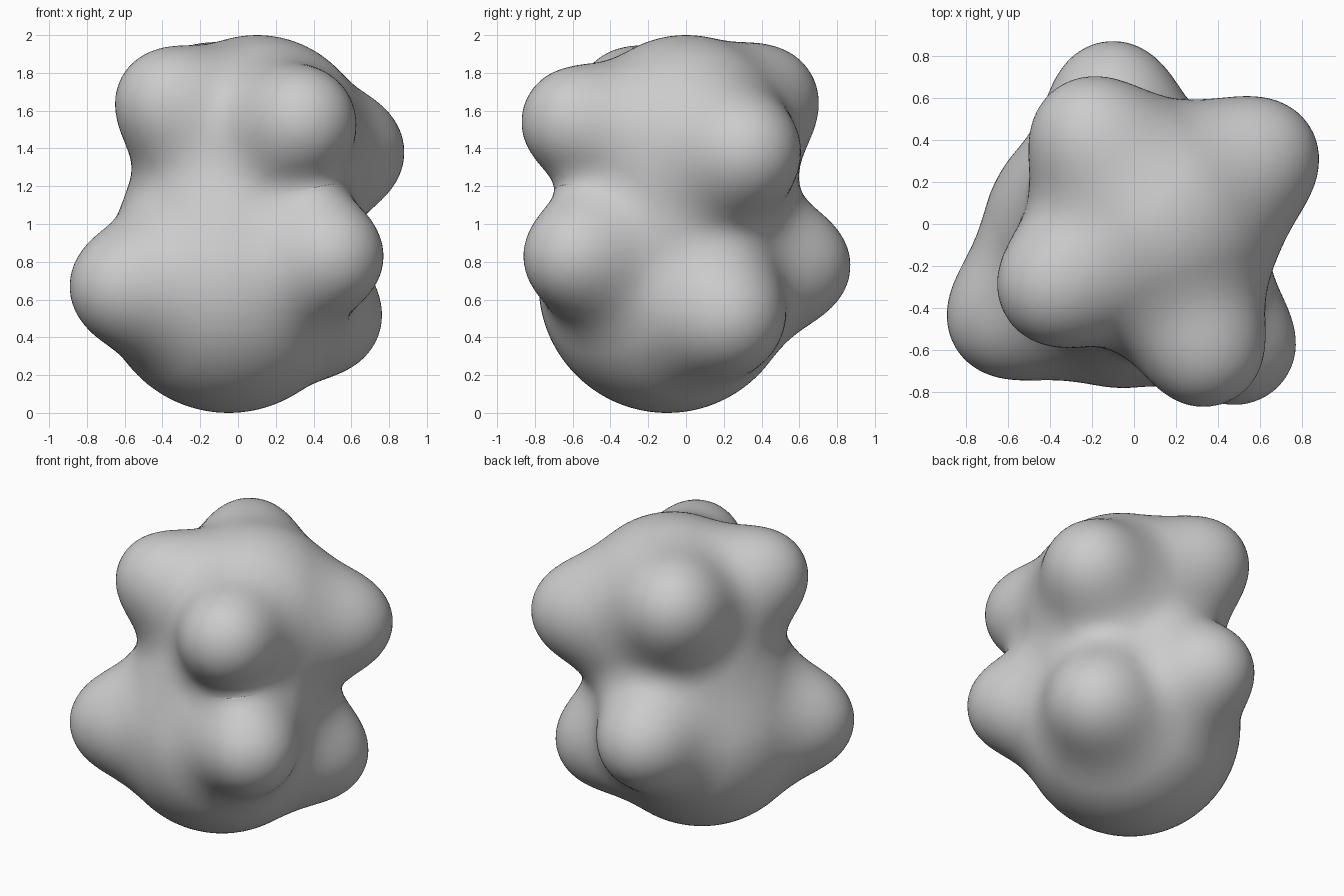
import bpy, bmesh
from mathutils import Vector, Matrix

if "Cube" in bpy.data.objects:
    bpy.data.objects.remove(bpy.data.objects["Cube"])

# Two main body masses: centre, radius
BODY = [(Vector((-0.05, -0.10, 0.68)), 0.68),
        (Vector((0.10, 0.00, 1.40)), 0.60)]

# Eight knobs budding from the body
R = 0.29
KNOBS = [(Vector(c), R) for c in [
    (-0.36, -0.29, 1.64), (-0.20, 0.41, 1.65),
    (0.33, -0.58, 1.54), (0.59, 0.31, 1.38),
    (0.48, -0.57, 0.83), (-0.60, -0.44, 0.67),
    (0.47, 0.22, 0.51), (-0.10, 0.58, 0.78)]]


def smooth_min(a, b, k):
    h = max(k - abs(a - b), 0.0) / k
    return min(a, b) - h * h * k * 0.25


def distance(p):
    d = [(p - c).length - r for c, r in BODY]
    d = smooth_min(d[0], d[1], 0.35)
    for c, r in KNOBS:
        d = smooth_min(d, (p - c).length - r, 0.25)
    return d


# Rough union of spheres
bm = bmesh.new()
for c, r in BODY + KNOBS:
    bmesh.ops.create_icosphere(bm, subdivisions=4, radius=r + 0.02,
                               matrix=Matrix.Translation(c))
mesh = bpy.data.meshes.new("knobbly_body")
bm.to_mesh(mesh)
bm.free()
body = bpy.data.objects.new("knobbly_body", mesh)
bpy.context.collection.objects.link(body)
bpy.context.view_layer.objects.active = body
body.select_set(True)

# Fuse into one skin
mod = body.modifiers.new("fuse", 'REMESH')
mod.mode = 'VOXEL'
mod.voxel_size = 0.035
bpy.ops.object.modifier_apply(modifier="fuse")

# Pull the skin onto the softly blended surface, relaxing the creases first
bm = bmesh.new()
bm.from_mesh(body.data)
E = 0.002
AXES = [Vector((E, 0, 0)), Vector((0, E, 0)), Vector((0, 0, E))]
for step in range(5):
    if step < 3:
        bmesh.ops.smooth_vert(bm, verts=bm.verts, factor=0.5,
                              use_axis_x=True, use_axis_y=True, use_axis_z=True)
    for v in bm.verts:
        d = distance(v.co)
        g = Vector([(distance(v.co + a) - d) / E for a in AXES])
        move = g * (d / max(g.length_squared, 0.2))
        if move.length > 0.06:
            move *= 0.06 / move.length
        v.co -= move
bm.to_mesh(body.data)
bm.free()
bpy.ops.object.shade_smooth()
